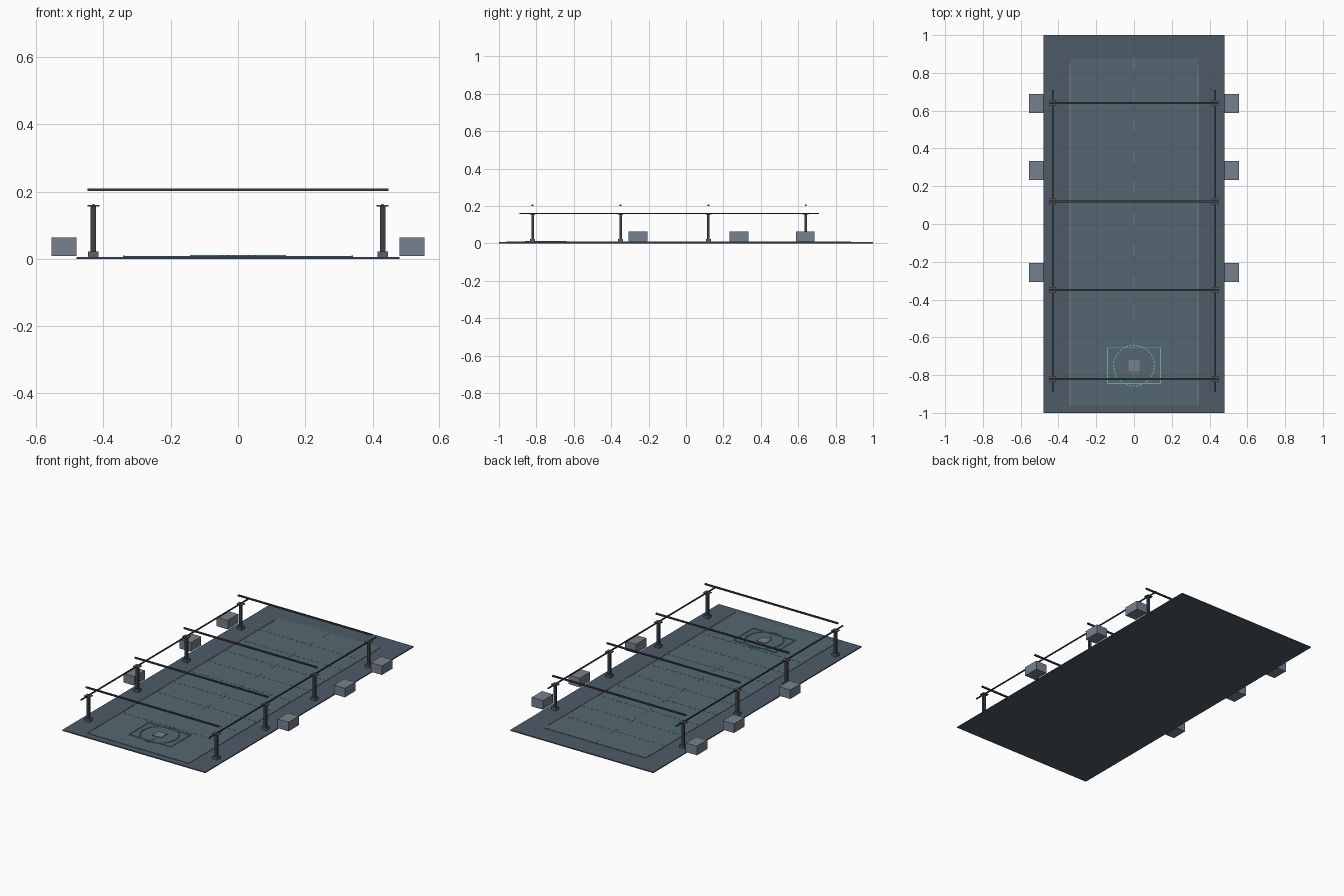
import bpy, bmesh, math
from mathutils import Matrix

if "Cube" in bpy.data.objects:
    bpy.data.objects.remove(bpy.data.objects["Cube"])


def material(name, rgb):
    m = bpy.data.materials.new(name)
    m.diffuse_color = (*rgb, 1)
    m.use_nodes = True
    m.node_tree.nodes["Principled BSDF"].inputs["Base Color"].default_value = m.diffuse_color
    return m


SLAB = material("slab_blue", (0.075, 0.105, 0.14))
DECK = material("deck_blue", (0.09, 0.135, 0.165))
LINE = material("pale_line", (0.17, 0.23, 0.26))
DARK = material("dark_steel", (0.045, 0.055, 0.065))
STEEL = material("steel", (0.10, 0.12, 0.14))
BOX = material("box_grey", (0.18, 0.22, 0.27))
GREEN = material("pad_green", (0.16, 0.42, 0.38))


def boxes(name, specs, mat, open_bottom=False):
    """One object from (x0, x1, y0, y1, z0, z1[, turn]) boxes."""
    bm = bmesh.new()
    for x0, x1, y0, y1, z0, z1, *turn in specs:
        mid = Matrix.Translation(((x0 + x1) / 2, (y0 + y1) / 2, (z0 + z1) / 2))
        spin = Matrix.Identity(4)
        if turn:
            angle, cx, cy = turn
            c = Matrix.Translation((cx, cy, 0))
            spin = c @ Matrix.Rotation(angle, 4, 'Z') @ c.inverted()
        size = Matrix.Diagonal((x1 - x0, y1 - y0, z1 - z0, 1))
        bmesh.ops.create_cube(bm, size=1, matrix=spin @ mid @ size)
    if open_bottom:
        bm.normal_update()
        low = [f for f in bm.faces if f.normal.z < -0.5]
        bmesh.ops.delete(bm, geom=low, context='FACES_ONLY')
    me = bpy.data.meshes.new(name)
    bm.to_mesh(me)
    bm.free()
    me.materials.append(mat)
    ob = bpy.data.objects.new(name, me)
    bpy.context.collection.objects.link(ob)
    return ob


def block(x, y, w, d, z0, z1):
    return (x - w / 2, x + w / 2, y - d / 2, y + d / 2, z0, z1)


# Floor slab and raised deck
boxes("floor_slab", [(-0.48, 0.48, -1, 1, 0, 0.006)], SLAB)
boxes("deck_panel", [(-0.34, 0.34, -0.96, 0.875, 0.006, 0.008)], DECK)

# Deck markings: seams, edge lines and centre dashes
rows = [-0.795 + 0.1645 * i for i in range(11)]
boxes("deck_seams", [block(0, y, 0.66, 0.003, 0.008, 0.0086) for y in rows[1:10]], DECK)
boxes("edge_lines", [block(s * 0.34, -0.06, 0.005, 1.80, 0.006, 0.0095) for s in (-1, 1)], LINE)
boxes("centre_dashes", [block(0, y, 0.006, 0.065, 0.008, 0.0092) for y in rows], LINE)

# Landing pad: frame, dashed ring and centre plate
PY = -0.75
frame = [block(0, PY + s * 0.095, 0.284, 0.004, 0.008, 0.0115) for s in (-1, 1)]
frame += [block(s * 0.14, PY, 0.004, 0.19, 0.008, 0.0115) for s in (-1, 1)]
boxes("pad_frame", frame, GREEN)
boxes("pad_ring", [block(0.108, PY, 0.006, 0.012, 0.008, 0.0115) + (math.tau * i / 36, 0, PY)
                   for i in range(36)], GREEN)
boxes("pad_centre", [block(0, PY, 0.06, 0.06, 0.008, 0.0115)], BOX)

# Posts with feet and caps, side rails and overhead cross beams
post_y = (-0.82, -0.35, 0.12, 0.64)
spots = [(s * 0.43, y) for s in (-1, 1) for y in post_y]
boxes("post_feet", [block(x, y, 0.032, 0.028, 0.006, 0.022) for x, y in spots], STEEL)
boxes("posts", [block(x, y, 0.017, 0.013, 0.022, 0.155) for x, y in spots], DARK)
boxes("post_caps", [block(x, y, 0.036, 0.032, 0.155, 0.160) for x, y in spots], STEEL)
boxes("side_rails", [block(s * 0.43, -0.09, 0.006, 1.60, 0.156, 0.163) for s in (-1, 1)], DARK)
boxes("cross_beams", [block(0, y, 0.894, 0.010, 0.201, 0.209) for y in post_y], DARK)

# Equipment boxes along both long sides
boxes("side_boxes", [block(s * 0.5175, y, 0.075, 0.10, 0.009, 0.064)
                     for s in (-1, 1) for y in (-0.257, 0.283, 0.638)], BOX)
